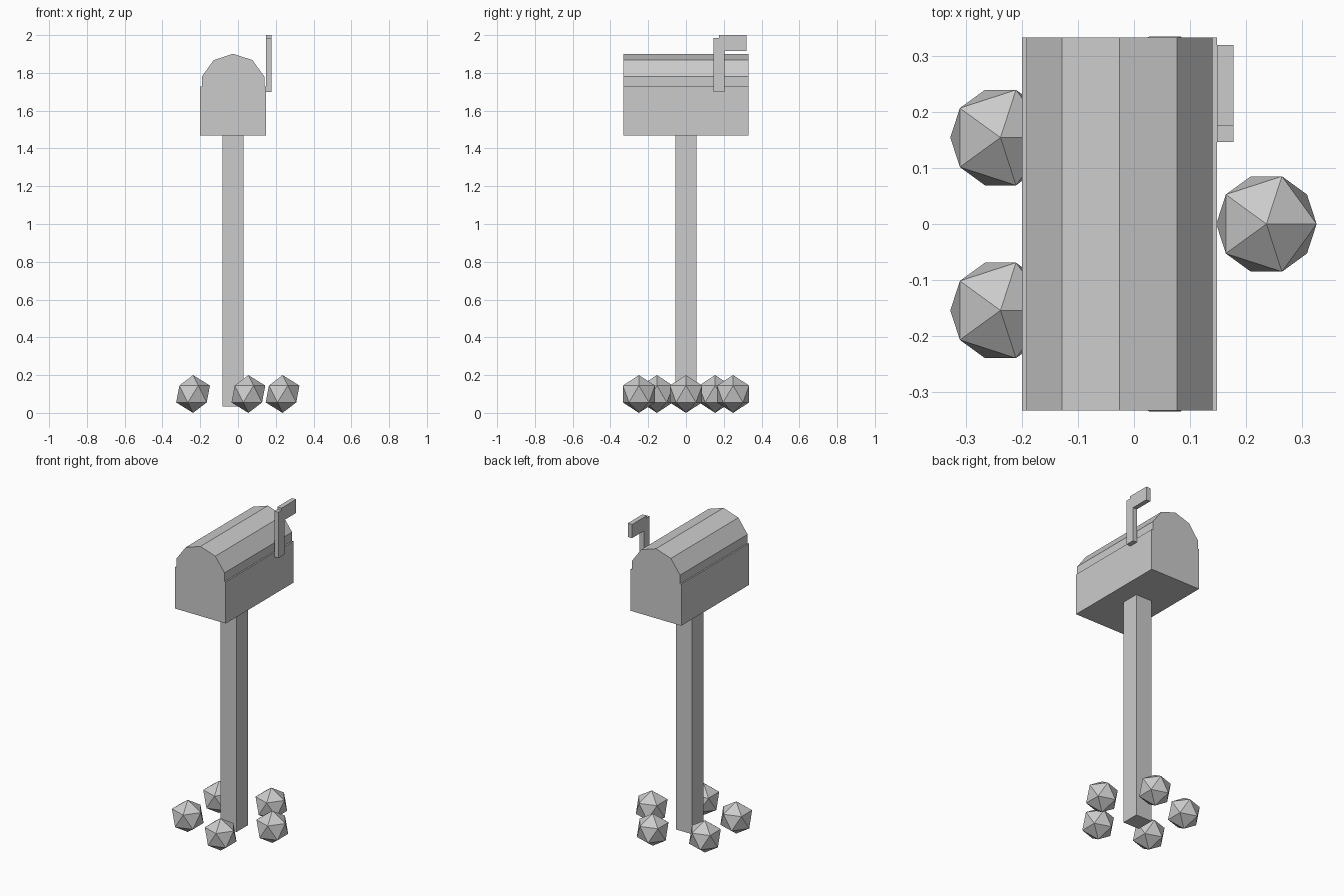
import bpy, bmesh
from math import sin, cos, radians
from mathutils import Vector

cube = bpy.data.objects.get("Cube")
if cube:
    bpy.data.objects.remove(cube, do_unlink=True)

GREY = (0.6, 0.6, 0.6, 1)
grey = bpy.data.materials.new("light grey")
grey.use_nodes = True
grey.diffuse_color = GREY
grey.node_tree.nodes["Principled BSDF"].inputs["Base Color"].default_value = GREY

CX = -0.026       # centre line of post and box
R = 0.174         # half width of the box and radius of its lid
SPRING = 1.727    # height where the lid starts


def finish(name, bm):
    bmesh.ops.recalc_face_normals(bm, faces=bm.faces)
    mesh = bpy.data.meshes.new(name)
    bm.to_mesh(mesh)
    bm.free()
    mesh.materials.append(grey)
    obj = bpy.data.objects.new(name, mesh)
    bpy.context.collection.objects.link(obj)
    return obj


def prism(name, outline, offset):
    """Extrude a closed outline of 3D points along an offset."""
    bm = bmesh.new()
    face = bm.faces.new([bm.verts.new(p) for p in outline])
    ext = bmesh.ops.extrude_face_region(bm, geom=[face], use_keep_orig=True)
    moved = [g for g in ext["geom"] if isinstance(g, bmesh.types.BMVert)]
    bmesh.ops.translate(bm, verts=moved, vec=Vector(offset))
    return finish(name, bm)


# Post
h = 0.056
prism("post", [(CX + sx * h, sy * h, 0.034)
               for sx, sy in ((-1, -1), (1, -1), (1, 1), (-1, 1))], (0, 0, 1.434))

# Box with a faceted lid that steps in slightly from the side walls
right = [(R, 1.468), (R, SPRING), (R * sin(radians(72)), SPRING)]
right += [(R * sin(radians(a)), SPRING + R * cos(radians(a))) for a in (72, 36)]
profile = right + [(0, SPRING + R)] + [(-x, z) for x, z in reversed(right)]
prism("mailbox", [(CX + x, -0.332, z) for x, z in profile], (0, 0.664, 0))

# Signal flag on the left wall
flag = [(0.146, 1.70), (0.203, 1.70), (0.203, 1.915), (0.319, 1.915),
        (0.319, 2.0), (0.175, 2.0), (0.175, 1.985), (0.146, 1.985)]
prism("signal_flag", [(0.148, y, z) for y, z in flag], (0.029, 0, 0))

# Ring of stones around the foot of the post
for i in range(5):
    a = radians(72 * i)
    bm = bmesh.new()
    bmesh.ops.create_icosphere(bm, subdivisions=1, radius=0.1)
    stone = finish(f"stone_{i + 1}", bm)
    stone.location = (CX + 0.262 * cos(a), 0.262 * sin(a), 0.1)
